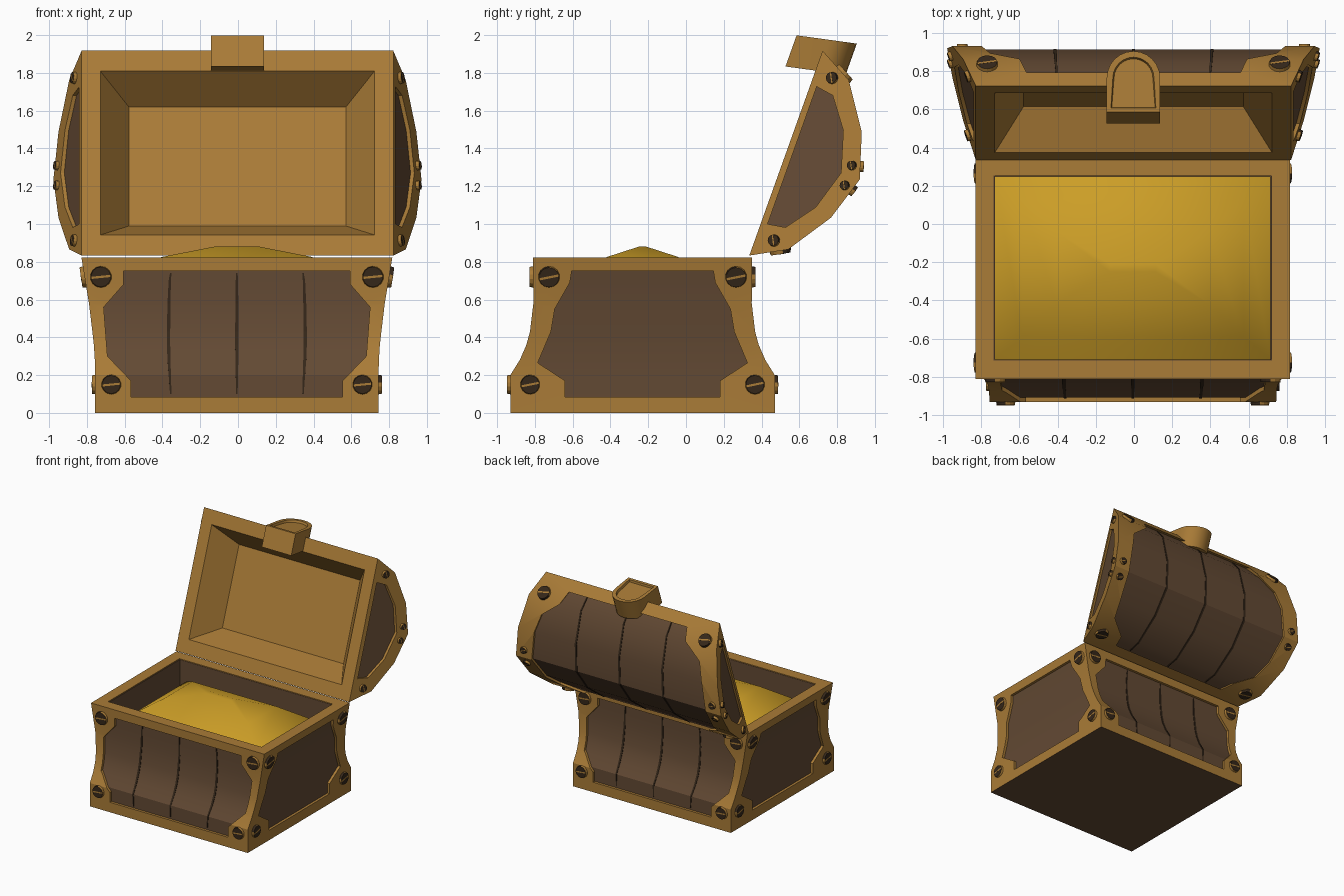
import bpy, bmesh, math
from mathutils import Matrix, Vector

if "Cube" in bpy.data.objects:
    bpy.data.objects.remove(bpy.data.objects["Cube"])

CX, CY = -0.006, -0.23
BODY_M = Matrix.Translation((CX, CY, 0))
# lid space: x across, y along the opening from the hinge, z out of the opening
T, H = Vector((0, .337, .9415)), Vector((0, .9415, -.337))
LID_M = Matrix.Translation((CX + .003, .335, .833)) @ Matrix(
    ((-1, T.x, H.x), (0, T.y, H.y), (0, T.z, H.z))).to_4x4()


def mat(name, *rgb):
    m = bpy.data.materials.new(name)
    m.diffuse_color = (*rgb, 1)
    m.use_nodes = True
    m.node_tree.nodes["Principled BSDF"].inputs["Base Color"].default_value = m.diffuse_color
    return m


TRIM = mat("trim", .40, .20, .038)
WOOD = mat("wood", .125, .068, .034)
DARK = mat("groove", .035, .02, .01)
GOLD = mat("gold", .60, .34, .02)


def make(name, verts, faces, *mats, recalc=True):
    me = bpy.data.meshes.new(name)
    me.from_pydata([tuple(v) for v in verts], [], faces)
    bm = bmesh.new()
    bm.from_mesh(me)
    if recalc:
        bmesh.ops.recalc_face_normals(bm, faces=bm.faces)
    bm.to_mesh(me)
    bm.free()
    for m in mats:
        me.materials.append(m)
    ob = bpy.data.objects.new(name, me)
    bpy.context.collection.objects.link(ob)
    return ob


def loft(name, rings, *mats, cap=True):
    n = len(rings[0])
    faces = [(r*n + i, r*n + (i+1) % n, (r+1)*n + (i+1) % n, (r+1)*n + i)
             for r in range(len(rings) - 1) for i in range(n)]
    if cap:
        faces += [tuple(range(n)), tuple(range((len(rings)-1)*n, len(rings)*n))]
    return make(name, [v for r in rings for v in r], faces, *mats)


def rect(hx, hy, z, cy=0):
    return [(-hx, cy-hy, z), (hx, cy-hy, z), (hx, cy+hy, z), (-hx, cy+hy, z)]


def prism(pts, place, a, b):
    return loft("cutter", [[place(u, v, w) for u, v in pts] for w in (a, b)])


def cut(ob, *cutters):
    for c in cutters:
        md = ob.modifiers.new("cut", 'BOOLEAN')
        md.operation, md.solver, md.object = 'DIFFERENCE', 'EXACT', c
    bpy.context.view_layer.update()
    me = bpy.data.meshes.new_from_object(ob.evaluated_get(bpy.context.evaluated_depsgraph_get()))
    ob.modifiers.clear()
    ob.data = me
    for c in cutters:
        bpy.data.objects.remove(c)


def smooth(ob, deg=30):
    bpy.ops.object.select_all(action='DESELECT')
    bpy.context.view_layer.objects.active = ob
    ob.select_set(True)
    bpy.ops.object.shade_smooth_by_angle(angle=math.radians(deg))


def mirrored(half):
    return half + [(-u, v) for u, v in reversed(half)]


def screw(name, M, pos, normal, r, turn=0):
    """Slotted round head lying on a surface."""
    bm = bmesh.new()
    bmesh.ops.create_cone(bm, cap_ends=True, segments=14, radius1=r, radius2=r*.88, depth=.035)
    n = len(bm.faces)
    bmesh.ops.create_cube(bm, size=1, matrix=Matrix.Rotation(turn, 4, 'Z')
                          @ Matrix.Diagonal((r*1.7, r*.2, .037, 1)))
    for i, f in enumerate(bm.faces):
        f.material_index = int(i >= n)
    ob = make(name, [], [], TRIM, DARK)
    bm.to_mesh(ob.data)
    bm.free()
    q = Vector(normal).to_track_quat('Z', 'Y').to_matrix().to_4x4()
    ob.matrix_world = M @ Matrix.Translation(pos) @ q


def groove(name, path, x0, M):
    """Dark tapered seam along a (y, z) path."""
    k = len(path) - 1
    verts = []
    for i, (y, z) in enumerate(path):
        s = math.sin(math.pi * i / k)
        x, w = x0 + .012*s*(1 if x0 > 0 else -1 if x0 < 0 else 0), .004 + .005*s
        verts += [(x-w, y, z), (x+w, y, z)]
    ob = make(name, verts, [(2*i, 2*i+1, 2*i+3, 2*i+2) for i in range(k)], DARK)
    md = ob.modifiers.new("thick", 'SOLIDIFY')
    md.thickness, md.offset = .008, 0
    ob.matrix_world = M


# ---- body: flared trim frame with panel openings, wooden box inside
PROF = [(0, .75, .70), (.2, .75, .70), (.28, .752, .65), (.36, .757, .615), (.43, .765, .596),
        (.58, .783, .578), (.7, .803, .579), (.822, .823, .58)]
frame = loft("body_frame", [rect(hx, hy, z) for z, hx, hy in PROF], TRIM, WOOD)
front = mirrored([(.56, .085), (.56, .17), (.685, .30), (.705, .56), (.60, .68), (.60, .75)])
side = mirrored([(.41, .085), (.41, .17), (.555, .265), (.485, .43), (.465, .55), (.385, .69), (.375, .75)])
cut(frame, loft("cutter", [rect(.728, .483, .3), rect(.728, .483, 1)]),
    prism(front, lambda u, v, w: (u, w, v), -1, 1),
    prism(side, lambda u, v, w: (w, u, v), -1, 1))
for p in frame.data.polygons:
    p.material_index = int(p.normal.z < -.9 and p.center.z < .01)
frame.matrix_world = BODY_M
smooth(frame)

D = .022
inner = [(max(.01, min(z, .816)), hx - D, hy - D) for z, hx, hy in PROF]
box = loft("body_wood", [rect(hx, hy, z) for z, hx, hy in inner], WOOD)
cut(box, loft("cutter", [rect(.722, .48, .5), rect(.722, .48, 1)]))
box.matrix_world = BODY_M
smooth(box)

for s, label in ((-1, "front"), (1, "back")):
    path = [(s*.678, .1)] + [(s*hy, z) for z, hx, hy in inner[1:7]] + [(s*.558, .74)]
    for x in (-.35, 0, .35):
        groove(label + "_groove", path, x, BODY_M)

for sx in (-1, 1):
    for sy in (-1, 1):
        screw("body_screw", BODY_M, (sx*.72, sy*.58, .72), (0, sy, 0), .06, .1)
        screw("body_screw", BODY_M, (sx*.665, sy*.70, .15), (0, sy, 0), .055, .1)
        screw("body_screw", BODY_M, (sx*.808, sy*.495, .72), (sx, 0, -.15), .06, .2)
        screw("body_screw", BODY_M, (sx*.75, sy*.595, .15), (sx, 0, 0), .055, .2)

# ---- treasure mound
mound = loft("gold_mound", [rect(.72, .478, .58), rect(.58, .36, .71), rect(.40, .19, .825),
                            rect(.12, .02, .88)], GOLD)
mound.matrix_world = BODY_M
smooth(mound, 70)

# ---- lid: faceted barrel shape, wider away from the opening
MID = .576
half = [(0, 0), (.1, .183), (.335, .34)]
OUTER = half + [(MID, .415)] + [(2*MID - t, h) for t, h in reversed(half)]
INNER = [(MID + (t-MID)*.955, h*.955) for t, h in OUTER]
INNER[0], INNER[-1] = (.037, .02), (2*MID - .037, .02)


def lid_solid(name, prof, inset, m):
    return loft(name, [[(s*(.825 + .36*h - inset), t, h) for t, h in prof] for s in (-1, 1)], m)


def cavity(name, h0, h1, e, m=None, cap=True):
    rings = [rect(.725 - .714*h + e, .46 - .595*h + e, h, MID) for h in (h0, h1)]
    return loft(name, rings, *([m] if m else []), cap=cap)


lid = lid_solid("lid_frame", OUTER, 0, TRIM)
arc = [(.19, .035), (.205, .13), (.36, .245)]
arc += [(MID, .31)] + [(2*MID - t, h) for t, h in reversed(arc)]
top = [(.56, .05), (.60, .11), (.75, .21), (.795, .34)]
top += [(.825, MID)] + [(x, 2*MID - t) for x, t in reversed(top)]
cut(lid, cavity("cutter", -.05, .25, .001),
    prism(arc, lambda u, v, w: (w, u, v), -1.3, 1.3),
    prism(mirrored(top), lambda u, v, w: (u, v, w), .03, .7))
lid_wood = lid_solid("lid_wood", INNER, .02, WOOD)
cut(lid_wood, cavity("cutter", -.05, .218, .006))

# lining of the hollow lid
q = [rect(.725, .46, 0, MID), rect(.575, .335, .21, MID)]
lining = make("lid_lining", q[0] + q[1], [(i, i+4, (i+1) % 4 + 4, (i+1) % 4) for i in range(4)]
              + [(7, 6, 5, 4)], TRIM, recalc=False)
lining.matrix_world = LID_M
if lining.data.polygons[4].normal.z > 0:
    lining.data.flip_normals()
for ob in (lid, lid_wood):
    ob.matrix_world = LID_M
    smooth(ob)

path = [(.062, .075)] + INNER[1:-1] + [(2*MID - .062, .075)]
for x in (-.4, 0, .4):
    groove("lid_groove", path, x, LID_M)

for sx in (-1, 1):
    for st in (-1, 1):
        for t, h, r in ((.457, .097, .034), (.056, .352, .027)):
            screw("lid_side_screw", LID_M, (sx*(.825 + .36*h), MID + st*t, h), (sx, 0, -.36), r, .5)
        screw("lid_corner_screw", LID_M, (sx*.765, MID + st*.497, .146), (0, st*.183, .1), .06, .2)
        screw("lid_band_screw", LID_M, (sx*.895, MID + st*.066, .395), (0, st*.075, .241), .032, .4)

# ---- latch: arched block on the lid's free edge with a recessed face
R = .14
arch = [(R, -.157)] + [(R*math.cos(a), .018 + R*math.sin(a))
                       for a in (math.pi*i/12 for i in range(13))] + [(-R, -.157)]
latch = loft("latch", [[(x, 1.215 + .21*h - d, h) for x, h in arch] for d in (.175, 0)], TRIM)
bm = bmesh.new()
bm.from_mesh(latch.data)
face = max((f for f in bm.faces if len(f.verts) > 4), key=lambda f: f.calc_center_median().y)
bmesh.ops.inset_region(bm, faces=[face], thickness=.032)
bmesh.ops.inset_region(bm, faces=[face], thickness=.006, depth=-.018)
bm.to_mesh(latch.data)
bm.free()
latch.matrix_world = LID_M
smooth(latch)
